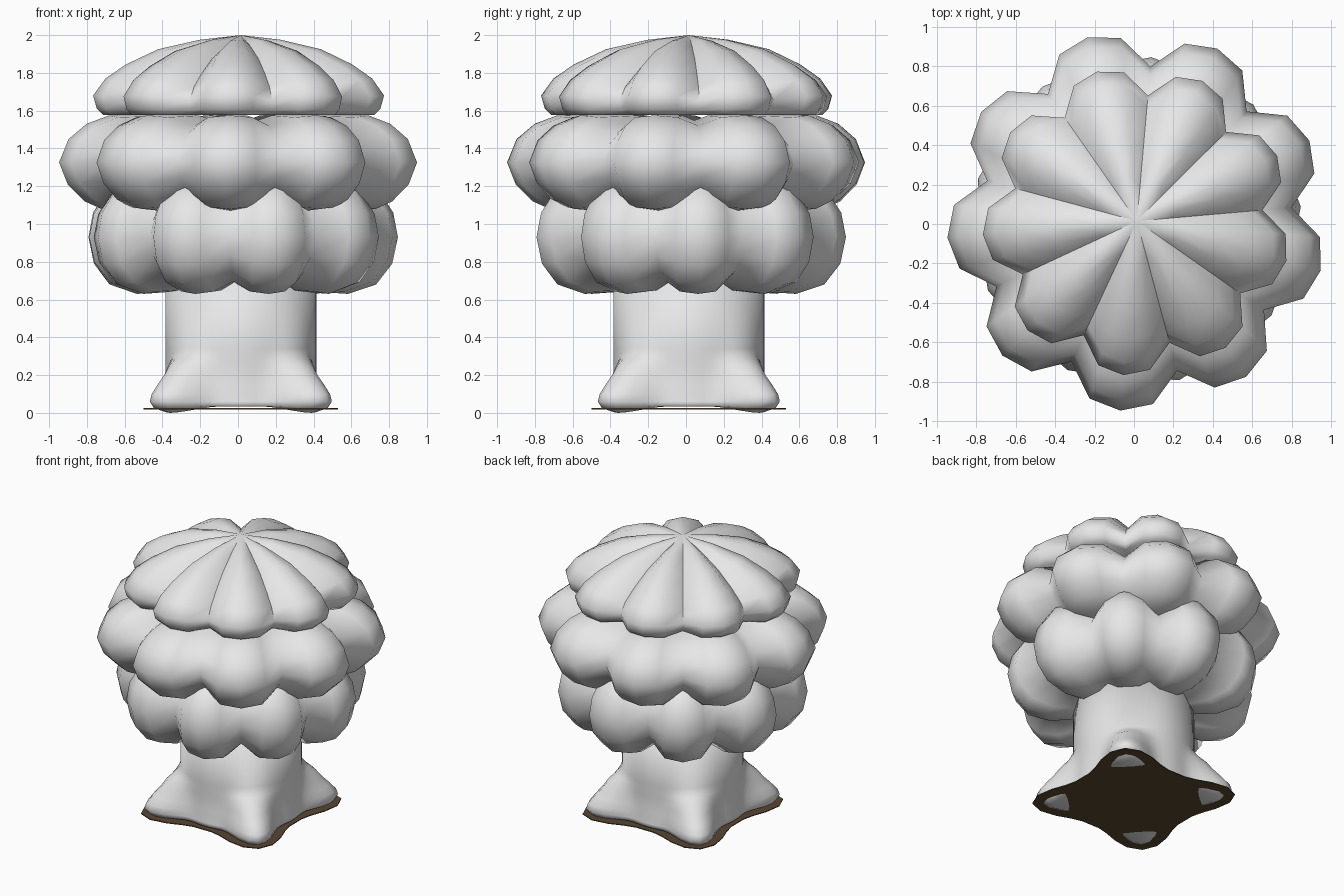
import bpy
import bmesh
from math import sin, cos, pi, radians

cube = bpy.data.objects.get("Cube")
if cube:
    bpy.data.objects.remove(cube, do_unlink=True)

CENTRE = 0.015  # the tree stands slightly off the origin in x and y


def material(name, colour):
    mat = bpy.data.materials.new(name)
    mat.use_nodes = True
    mat.diffuse_color = (*colour, 1)
    mat.node_tree.nodes["Principled BSDF"].inputs["Base Color"].default_value = (*colour, 1)
    return mat


def loft(name, rings, sides, start, shape, mat, smooth=180):
    """Stack rings of (radius, height), bend each point by shape(angle, r, z), cap both ends."""
    bm = bmesh.new()
    loops = []
    for r, z in rings:
        loop = []
        for i in range(sides):
            a = start + 2 * pi * i / sides
            rr, zz = shape(a, r, z)
            loop.append(bm.verts.new((CENTRE + rr * cos(a), CENTRE + rr * sin(a), zz)))
        loops.append(loop)
    for low, high in zip(loops, loops[1:]):
        for i in range(sides):
            j = (i + 1) % sides
            bm.faces.new((low[i], low[j], high[j], high[i]))
    bm.faces.new(loops[0][::-1])
    bm.faces.new(loops[-1])
    bmesh.ops.remove_doubles(bm, verts=bm.verts, dist=0.0001)
    bmesh.ops.recalc_face_normals(bm, faces=bm.faces)
    mesh = bpy.data.meshes.new(name)
    bm.to_mesh(mesh)
    bm.free()
    obj = bpy.data.objects.new(name, mesh)
    bpy.context.collection.objects.link(obj)
    mesh.materials.append(mat)
    bpy.ops.object.select_all(action='DESELECT')
    obj.select_set(True)
    bpy.context.view_layer.objects.active = obj
    bpy.ops.object.shade_smooth_by_angle(angle=radians(smooth))
    return obj


def foliage(name, rings, notch, middle, squash, smooth=180):
    """Tier of nine rounded lobes; notch is the angle of one crease."""
    widest = max(r for r, z in rings)

    def lobed(a, r, z):
        dip = 1 - abs(sin(4.5 * (a - notch))) ** 0.6
        return (r * (1 - 0.185 * dip),
                z - (z - middle) * squash * dip * r / widest)

    return loft(name, rings, 36, notch, lobed, grey, smooth)


def root_bump(a, power):
    """One on the four diagonals, zero on the axes."""
    return ((1 - cos(4 * a)) / 2) ** power


grey = material("pale grey", (0.8, 0.8, 0.8))
brown = material("dark earth brown", (0.1, 0.063, 0.031))

# Foliage tiers, each profile from bottom to top
foliage("lower_foliage",
        [(0.3, 0.68), (0.42, 0.64), (0.57, 0.63), (0.72, 0.68), (0.805, 0.79), (0.835, 0.93),
         (0.81, 1.06), (0.73, 1.18), (0.58, 1.24), (0.3, 1.25)], radians(-15), 0.93, 0.33)
foliage("middle_foliage",
        [(0.4, 1.1), (0.6, 1.07), (0.74, 1.08), (0.83, 1.12), (0.92, 1.21), (0.966, 1.326),
         (0.915, 1.45), (0.82, 1.53), (0.7, 1.575), (0.4, 1.58)], radians(5), 1.326, 0.3)
foliage("top_foliage",
        [(0.0, 1.576), (0.73, 1.576), (0.765, 1.61), (0.785, 1.68), (0.72, 1.77), (0.61, 1.845),
         (0.44, 1.925), (0.22, 1.975), (0.0, 2.0)], radians(5), 1.576, 0.25, 75)

# Trunk flaring into four diagonal roots whose tips dip to the ground
FLARE = {0.0: 0.13, 0.025: 0.2, 0.06: 0.235, 0.1: 0.225, 0.15: 0.185,
         0.2: 0.14, 0.25: 0.1, 0.29: 0.05, 0.34: 0.0}


def rooted(a, r, z):
    bump = root_bump(a, 3)
    height = z + max(0, 0.035 - z) * (1 - bump)
    return r + FLARE.get(z, 0) * bump, height


trunk_rings = [(0.0, 0.035), (0.35, 0.035)]
trunk_rings += [(0.4 + 0.1 * max(0, 0.2 - z) * (z > 0), z) for z in FLARE] + [(0.4, 0.75)]
loft("trunk", trunk_rings, 64, 0, rooted, grey)


# Thin patch of earth under the roots
def patch(a, r, z):
    return r * (0.44 + 0.23 * root_bump(a, 1.6)), z


loft("earth_patch", [(1, 0.019), (1, 0.025)], 40, radians(45), patch, brown, 30)
